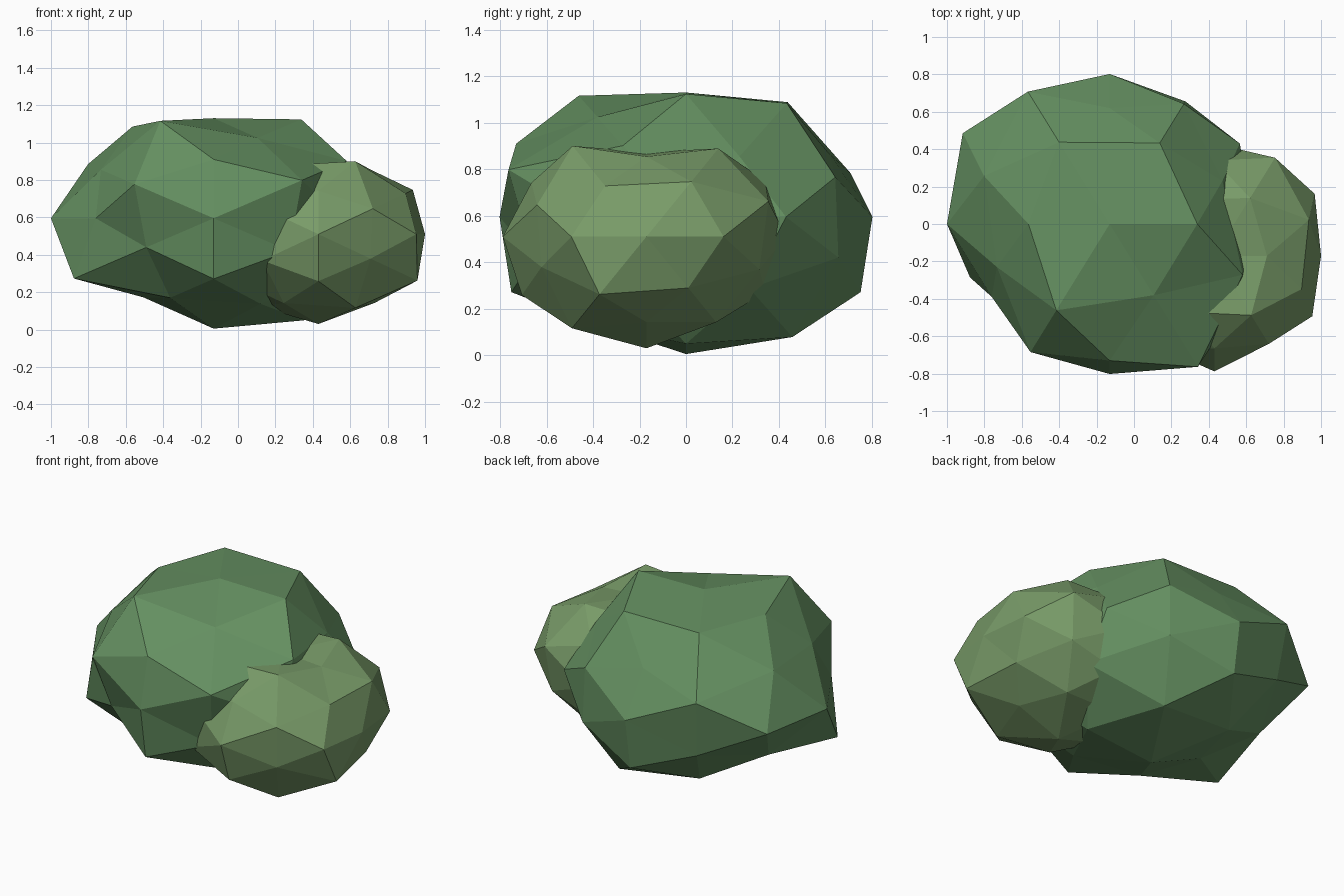
import bpy, bmesh
from mathutils import Vector

if "Cube" in bpy.data.objects:
    bpy.data.objects.remove(bpy.data.objects["Cube"])

SIGNS = (-1, 1)


def directions():
    """42 unit directions of a once-subdivided, axis-aligned icosahedron."""
    dirs = []
    for axis in range(3):
        for s in SIGNS:
            v = Vector((0, 0, 0))
            v[axis] = s
            dirs.append(v)
    a, b = 0.5257, 0.8507
    dirs += [Vector((x * a, 0, z * b)) for x in SIGNS for z in SIGNS]
    dirs += [Vector((0, y * b, z * a)) for y in SIGNS for z in SIGNS]
    dirs += [Vector((x * b, y * a, 0)) for x in SIGNS for y in SIGNS]
    for p, q, r in ((.309, .5, .809), (.809, .309, .5), (.5, .809, .309)):
        dirs += [Vector((x * p, y * q, z * r))
                 for x in SIGNS for y in SIGNS for z in SIGNS]
    return dirs


def clump(name, centre, radius, height, bumps, colour):
    """Squashed low-poly ball, each corner pushed in or out by its bump."""
    bm = bmesh.new()
    verts = [bm.verts.new(d) for d in directions()]
    bmesh.ops.convex_hull(bm, input=verts)
    for v, m in zip(verts, bumps):
        v.co = Vector((v.co.x * radius, v.co.y * radius, v.co.z * height)) * m
    bmesh.ops.recalc_face_normals(bm, faces=bm.faces)
    mesh = bpy.data.meshes.new(name)
    bm.to_mesh(mesh)
    bm.free()
    mat = bpy.data.materials.new(name + "_green")
    mat.diffuse_color = (*colour, 1)
    mat.use_nodes = True
    mat.node_tree.nodes["Principled BSDF"].inputs["Base Color"].default_value = mat.diffuse_color
    mesh.materials.append(mat)
    obj = bpy.data.objects.new(name, mesh)
    obj.location = centre
    bpy.context.collection.objects.link(obj)


# Main foliage ball
clump("large_foliage", (-0.13, 0, 0.595), 0.81, 0.565,
      [1.074, .95, .99, .99, 1.044, .947,
       .88, 1.02, 1.135, 1.1,
       1.09, 1.06, 1.09, .9,
       .915, 1.14, 1.0, 1.01,
       .93, 1.14, 1.0, 1.08, 1.0, .94, 1.13, 1.07,
       1.14, .92, .95, 1.025, 1.0, 1.085, 1.09, .92,
       .89, 1.045, 1.0, 1.08, 1.0, 1.165, 1.0, .98],
      (0.13, 0.28, 0.12))

# Smaller side ball
clump("small_foliage", (0.43, -0.17, 0.51), 0.6, 0.455,
      [1.0, .95, 1.03, 1.0, 1.055, .8,
       1.0, .95, .95, .89,
       1.05, .97, 1.0, 1.0,
       1.0, 1.0, 1.025, 1.05,
       1.0, 1.0, 1.0, 1.0, 1.07, 1.06, 1.0, 1.03,
       1.0, 1.0, 1.0, 1.0, 1.09, .96, .97, 1.04,
       1.0, 1.0, 1.0, 1.0, .93, .97, 1.0, 1.08],
      (0.19, 0.33, 0.14))
